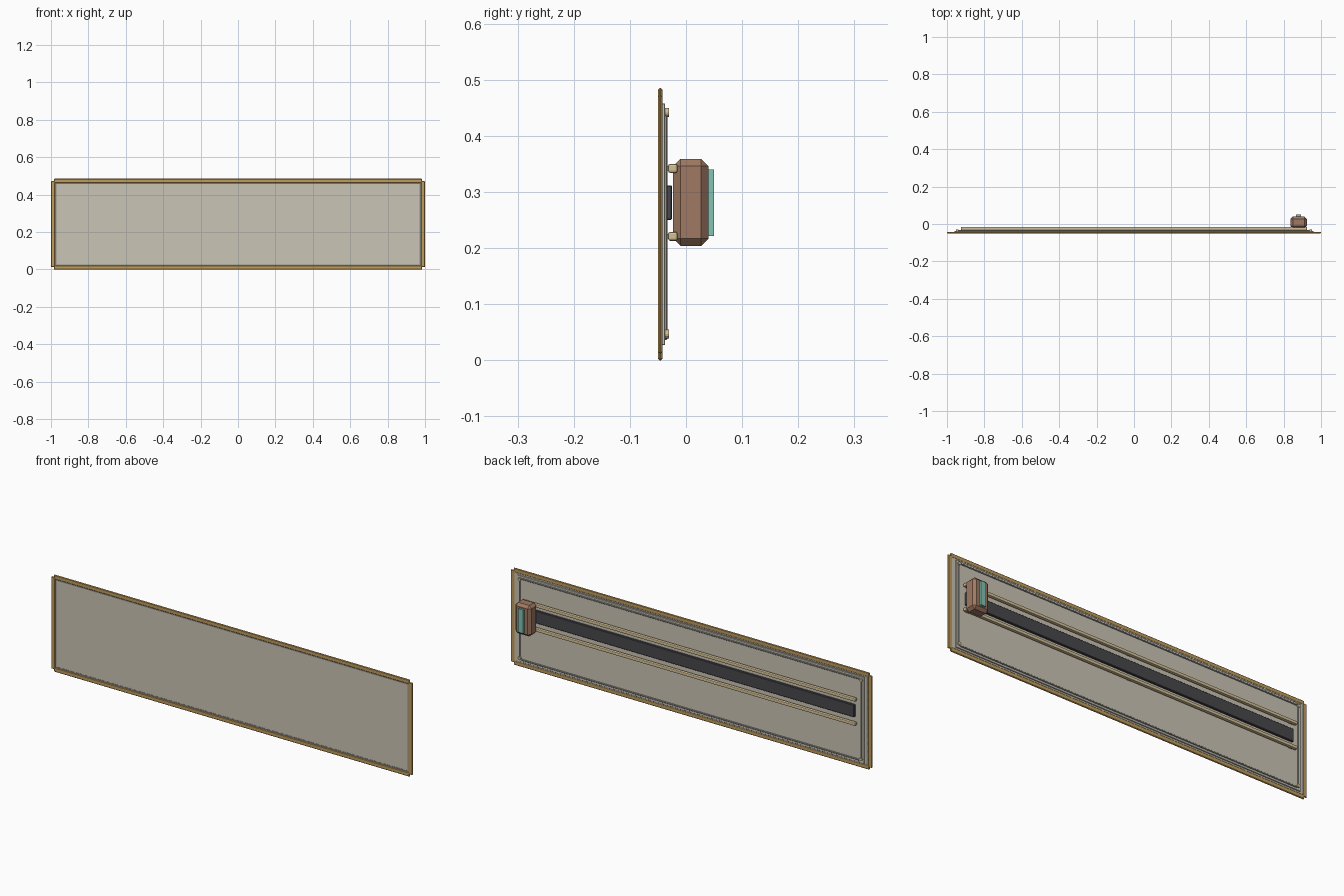
import bpy

cube = bpy.data.objects.get("Cube")
if cube:
    bpy.data.objects.remove(cube, do_unlink=True)


def material(name, rgb):
    linear = [((c / 255 + 0.055) / 1.055) ** 2.4 for c in rgb] + [1]
    mat = bpy.data.materials.new(name)
    mat.use_nodes = True
    mat.diffuse_color = linear
    mat.node_tree.nodes["Principled BSDF"].inputs["Base Color"].default_value = linear
    return mat


BRASS = material("brass", (192, 156, 92))
PANEL = material("warm grey panel", (203, 197, 182))
STEEL = material("steel grey", (150, 150, 146))
PALE = material("pale tan", (212, 192, 150))
DARK = material("charcoal", (72, 72, 77))
BROWN = material("brown", (160, 121, 98))
TEAL = material("teal", (130, 195, 180))


def box(name, mat, x, y, z, bevel=0, segments=1):
    """Box between pairs of limits on each axis, with chamfered edges."""
    limits = (x, y, z)
    bpy.ops.mesh.primitive_cube_add(size=1, location=[(a + b) / 2 for a, b in limits])
    obj = bpy.context.object
    obj.name = name
    obj.scale = [b - a for a, b in limits]
    bpy.ops.object.transform_apply(location=False, rotation=False, scale=True)
    obj.data.materials.append(mat)
    if bevel:
        mod = obj.modifiers.new("chamfer", "BEVEL")
        mod.width = bevel
        mod.segments = segments
    return obj


H = 0.485
MID = H / 2

# Panel and the raised backing board behind it
box("panel", PANEL, (-0.978, 0.978), (-0.047, -0.042), (0.02, H - 0.02))
box("backing_board", PANEL, (-0.96, 0.96), (-0.043, -0.037), (0.027, H - 0.027), 0.001)

# Frame bars and inner trim, mirrored about the panel centre
for s, side in ((-1, "lower"), (1, "upper")):
    def span(a, b):
        return sorted((MID + s * a, MID + s * b))
    box(f"{side}_frame_bar", BRASS, (-0.985, 0.985), (-0.05, -0.042), span(0.2205, MID), 0.003)
    box(f"{side}_trim", STEEL, (-0.975, 0.975), (-0.048, -0.042), span(0.215, 0.221))
    box(f"{side}_back_rod", STEEL, (-0.94, 0.94), (-0.039, -0.033), span(0.199, 0.206), 0.002)

for s, side in ((-1, "right"), (1, "left")):
    def span(a, b):
        return sorted((s * a, s * b))
    box(f"{side}_frame_bar", BRASS, span(0.977, 1.0), (-0.05, -0.042), (0.012, H - 0.012), 0.003)
    box(f"{side}_trim", STEEL, span(0.971, 0.978), (-0.048, -0.042), (0.022, H - 0.022))
    box(f"{side}_back_rod", STEEL, span(0.942, 0.949), (-0.039, -0.033), (0.04, H - 0.04), 0.002)
    # Corner studs
    for z, level in ((0.047, "lower"), (0.442, "upper")):
        bpy.ops.mesh.primitive_cylinder_add(vertices=12, radius=0.008, depth=0.008,
                                            location=(s * 0.945, -0.034, z),
                                            rotation=(1.5708, 0, 0))
        stud = bpy.context.object
        stud.name = f"{side}_{level}_stud"
        stud.data.materials.append(PALE)

# Sliding track and its two guide rails
box("track", DARK, (-0.912, 0.912), (-0.038, -0.025), (0.25, 0.312), 0.002)
for z, level in ((0.213, "lower"), (0.334, "upper")):
    box(f"{level}_guide_rail", PALE, (-0.925, 0.925), (-0.032, -0.015), (z, z + 0.016), 0.004, 2)
    for x in (-0.9, 0, 0.9):
        box(f"{level}_rail_mount", PALE, (x - 0.01, x + 0.01), (-0.038, -0.03), (z + 0.004, z + 0.012))

# Carriage with its indicator plate
box("carriage", BROWN, (0.836, 0.924), (-0.023, 0.04), (0.204, 0.359), 0.013)
box("indicator_plate", TEAL, (0.866, 0.894), (0.038, 0.05), (0.222, 0.34))
